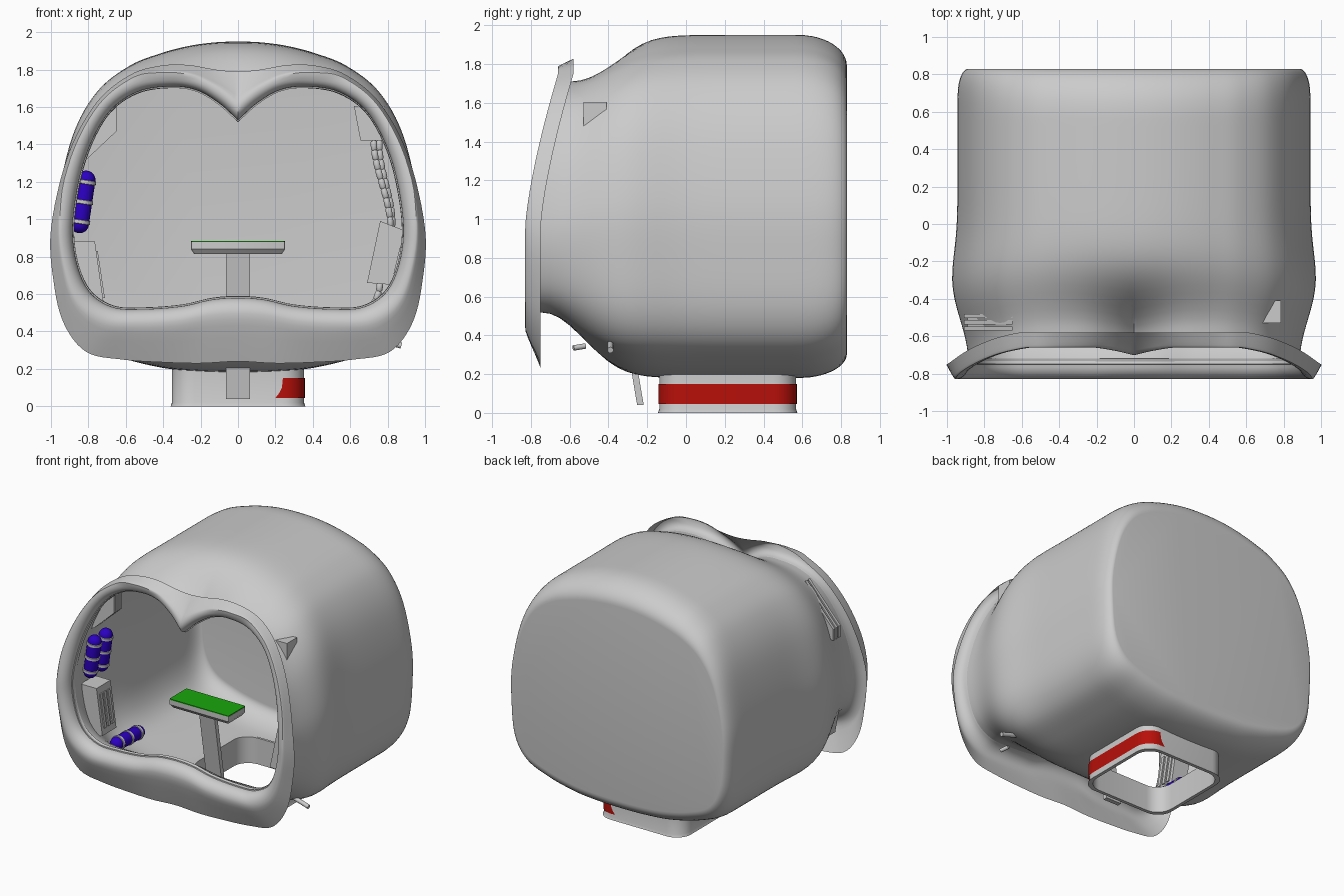
import bpy, math
from mathutils import Vector

if "Cube" in bpy.data.objects:
    bpy.data.objects.remove(bpy.data.objects["Cube"])


def material(name, color):
    m = bpy.data.materials.new(name)
    m.diffuse_color = color
    m.use_nodes = True
    m.node_tree.nodes["Principled BSDF"].inputs["Base Color"].default_value = m.diffuse_color
    return m


BLUE = material("blue", (0.025, 0.0, 0.55, 1))
GREEN = material("green", (0.01, 0.38, 0.004, 1))
RED = material("red", (0.48, 0.005, 0.003, 1))


def smooth(ob, angle=35):
    bpy.ops.object.select_all(action='DESELECT')
    ob.select_set(True)
    bpy.context.view_layer.objects.active = ob
    bpy.ops.object.shade_smooth_by_angle(angle=math.radians(angle))


def loft(name, rings, caps=(False, False), mat=None, closed=True, loop=False):
    """Skin a list of equal-length point rings."""
    n = len(rings[0])
    verts = [tuple(p) for r in rings for p in r]
    faces = []
    for j in range(len(rings) if loop else len(rings) - 1):
        a, b = j * n, (j + 1) % len(rings) * n
        for i in range(n if closed else n - 1):
            k = (i + 1) % n
            faces.append((a + i, a + k, b + k, b + i))
    if caps[0]:
        faces.append(tuple(range(n))[::-1])
    if caps[1]:
        faces.append(tuple(range(len(verts) - n, len(verts))))
    me = bpy.data.meshes.new(name)
    me.from_pydata(verts, [], faces)
    ob = bpy.data.objects.new(name, me)
    bpy.context.collection.objects.link(ob)
    if mat:
        me.materials.append(mat)
    smooth(ob)
    bpy.ops.object.mode_set(mode='EDIT')
    bpy.ops.mesh.select_all(action='SELECT')
    bpy.ops.mesh.normals_make_consistent(inside=False)
    bpy.ops.object.mode_set(mode='OBJECT')
    return ob


def prism(name, pts, y0, y1, mat=None):
    return loft(name, [[(x, y, z) for x, z in pts] for y in (y0, y1)], (True, True), mat)


def revolve(name, profile, a, b, mat=None, n=20):
    """Revolve (radius, distance) points about the axis from a to b."""
    a, b = Vector(a), Vector(b)
    q = (b - a).to_track_quat('Z', 'Y')
    rings = [[a + q @ Vector((r * math.cos(t), r * math.sin(t), d))
              for t in (math.tau * i / n for i in range(n))] for r, d in profile]
    return loft(name, rings, (True, True), mat)


def contour(pts, cusp=False, k=6):
    """Smooth half outline, mirrored into a full loop; cusp keeps a sharp top."""
    p = [Vector(v) for v in pts]
    flip = lambda v: Vector((-v.x, v.y))
    q = [2 * p[0] - p[1] if cusp else flip(p[1])] + p + [flip(p[-2])]
    out = []
    for i in range(1, len(q) - 2):
        a, b, c, d = q[i - 1:i + 3]
        for s in range(k):
            t = s / k
            out.append(0.5 * (2 * b + (c - a) * t + (2 * a - 5 * b + 4 * c - d) * t * t
                              + (3 * b - a - 3 * c + d) * t ** 3))
    out.append(p[-1])
    return out + [flip(v) for v in out[-2:0:-1]]


opening = contour([(0, 1.53), (.1, 1.62), (.22, 1.69), (.36, 1.71), (.54, 1.68), (.70, 1.56),
                   (.82, 1.32), (.88, 1.02), (.87, .80), (.80, .62), (.67, .53), (.5, .52),
                   (.3, .535), (.14, .57), (0, .58)], cusp=True)
body = contour([(0, 1.95), (.13, 1.945), (.27, 1.925), (.42, 1.885), (.58, 1.82), (.74, 1.69),
                (.86, 1.46), (.935, 1.1), (.94, .8), (.91, .52), (.81, .35), (.62, .26),
                (.4, .205), (.2, .185), (0, .18)])
flange = contour([(0, 1.79), (.12, 1.80), (.27, 1.825), (.42, 1.82), (.58, 1.77), (.76, 1.62),
                  (.91, 1.34), (1.0, .95), (.985, .66), (.93, .44), (.81, .29), (.62, .25),
                  (.4, .235), (.2, .23), (0, .24)])


def front_y(z):
    return -.75 + .17 * min(1, max(0, (z - .95) / .8)) ** 1.4


# Shell: front opening blending into the boxy body, rounded at the back
rings = []
steps = [i / 28 * .88 for i in range(29)] + [.88 + .12 * math.sin(i / 10 * math.pi / 2) for i in range(1, 11)]
for s in steps:
    ring = []
    for f, b in zip(opening, body):
        y0 = front_y(f.y)
        y = y0 + s * (.83 - y0)
        p = f.lerp(b, 1 - math.exp(-((y - y0) / .28) ** 2))
        u = min(1, max(0, (y - .58) / .25))
        q = 1 - math.sqrt(1 - u * u)
        x = p.x * (1 - .06 * q * u * u) * (1 + .035 * math.exp(-((y + .32) / .22) ** 2))
        kz = .18 if p.y > 1.07 else .14
        ring.append((x, y, 1.07 + (p.y - 1.07) * (1 - kz * q)))
    rings.append(ring)
shell = loft("helmet_shell", rings, (False, True))


def rounded_rect(hx, hy, z, r=.12, cy=.215, k=8):
    pts = []
    for c in range(4):
        sx, sy = ((1, 1), (-1, 1), (-1, -1), (1, -1))[c]
        for i in range(k + 1):
            t = (c + i / k) * math.pi / 2
            pts.append((sx * (hx - r) + r * math.cos(t), cy + sy * (hy - r) + r * math.sin(t), z))
    return pts


# Neck opening cut through the shell floor
cutter = loft("neck_cutter", [rounded_rect(.335, .335, z) for z in (-.1, .3)], (True, True))
cutter.hide_render = True
bpy.context.view_layer.objects.active = shell
m = shell.modifiers.new("thickness", 'SOLIDIFY')
m.thickness, m.offset = .008, -1
m2 = shell.modifiers.new("neck", 'BOOLEAN')
m2.object, m2.operation, m2.solver = cutter, 'DIFFERENCE', 'EXACT'
for mod in (m.name, m2.name):
    bpy.ops.object.modifier_apply(modifier=mod)
bpy.data.objects.remove(cutter)
smooth(shell)

# Visor rim: rolled inner lip up to a crest, then a flange flaring back
section = [(1 - math.cos(t), -.08 * math.sin(t)) for t in (i / 8 * math.pi / 2 for i in range(9))]
section += [(1.12, -.077), (1.25, -.068), (1.5, -.047), (2, 0)]
rim = []
for s, dy in [(-.12, .03)] + section:
    ring = []
    for f, o in zip(opening, flange):
        c = min(.8, .085 / (o - f).length)
        p = f.lerp(o, c * s if s < 1 else c + (1 - c) * (s - 1))
        ring.append((p.x, front_y(p.y) + dy, p.y))
    rim.append(ring)
loft("visor_rim", rim)

# Neck collar with a red side band
loft("neck_collar", [rounded_rect(*v) for v in ((.36, .36, 0), (.353, .353, .02), (.353, .353, .2),
                                                (.335, .335, .2), (.335, .335, 0))], loop=True)
path = rounded_rect(.357, .357, 0)
half = len(path) // 4
path = path[-half:] + path[:half]
path = [(.2, path[0][1], 0)] + path + [(.2, path[-1][1], 0)]
loft("red_band", [[(max(x, lim), y, z) for x, y, _ in path]
                  for z, lim in ((.045, .19), (.07, .22), (.1, .235), (.15, .24))], mat=RED, closed=False)

# Table on a leaning post
loft("table_post", [[(x, y + dy, z) for x, dy in ((-.065, -.017), (.065, -.017), (.065, .017), (-.065, .017))]
                    for y, z in ((-.235, .04), (-.37, .84))], (True, True))
tray = [(.235, .085, .815), (.252, .103, .84), (.252, .103, .878)]
loft("table_tray", [rounded_rect(a, b, z, .01, -.37, 2) for a, b, z in tray], (True, True))
loft("table_top", [rounded_rect(.25, .103, z, .01, -.37, 2) for z in (.876, .884)], (True, True), GREEN)


# Blue canisters with grey bands
def canister(name, a, b, r=.05):
    length = (Vector(b) - Vector(a)).length
    arc = [(r * math.cos(t), r * math.sin(t)) for t in (i / 6 * 1.55 for i in range(7))]
    revolve(name, [(c, -s) for c, s in arc[::-1]] + [(c, length + s) for c, s in arc], a, b, BLUE)
    for i, f in enumerate((.05, .5, .95)):
        d = f * length
        revolve(f"{name}_band_{i}", [(r * .9, d - .013), (r * 1.1, d - .009), (r * 1.1, d + .009),
                                     (r * .9, d + .013)], a, b)


for i, y in enumerate((-.575, -.44)):
    canister(f"wall_canister_{i}", (-.847, y, .975), (-.812, y, 1.21))
canister("floor_canister", (-.66, -.52, .45), (-.66, -.27, .44))

# Left wall: slatted bracket above, vented box below
for i in range(3):
    y = -.57 + i * .034
    prism(f"bracket_slat_{i}", [(-.65, 1.65), (-.65, 1.47), (-.82, 1.31), (-.91, 1.27), (-.91, 1.36)], y, y + .022)
prism("bracket_core", [(-.67, 1.6), (-.67, 1.48), (-.82, 1.33), (-.89, 1.33)], -.56, -.49)
prism("vent_box", [(-.9, .88), (-.765, .88), (-.715, .53), (-.83, .5)], -.62, -.45)
for i in range(3):
    y = -.595 + i * .046
    prism(f"vent_rib_{i}", [(-.79, .83), (-.75, .83), (-.712, .58), (-.76, .58)], y, y + .026)

# Right wall: bracket, panel and segmented cables
prism("cable_bracket", [(.62, 1.605), (.785, 1.605), (.785, 1.42), (.655, 1.42)], -.53, -.41)
prism("wall_panel", [(.76, .99), (.89, .94), (.82, .65), (.69, .66)], -.6, -.45)


def cable(name, pts, r=.018):
    for i, (a, b) in enumerate(zip(pts, pts[1:])):
        d = (Vector(b) - Vector(a)).length
        revolve(f"{name}_{i}", [(r * .75, 0), (r, d * .15), (r, d * .85), (r * .75, d)], a, b, n=10)


for i in range(2):
    cable(f"upper_cable_{i}", [(.725 + i * .03 + .09 * (3 * t * t - 2 * t ** 3) - .02 * i * t, -.49 + i * .05,
                                1.42 - .46 * t) for t in (j / 9 for j in range(10))])
    cable(f"lower_cable_{i}", [(.76 - .09 * t * t, -.5 + i * .06, .66 - .18 * t)
                               for t in (j / 4 for j in range(5))])

# Small pegs poking through the lower right side
revolve("side_peg", [(.016, 0), (.016, .16)], (.72, -.39, .37), (.87, -.39, .325), n=12)
revolve("lower_peg", [(.014, 0), (.014, .065)], (.70, -.52, .345), (.72, -.58, .335), n=12)
